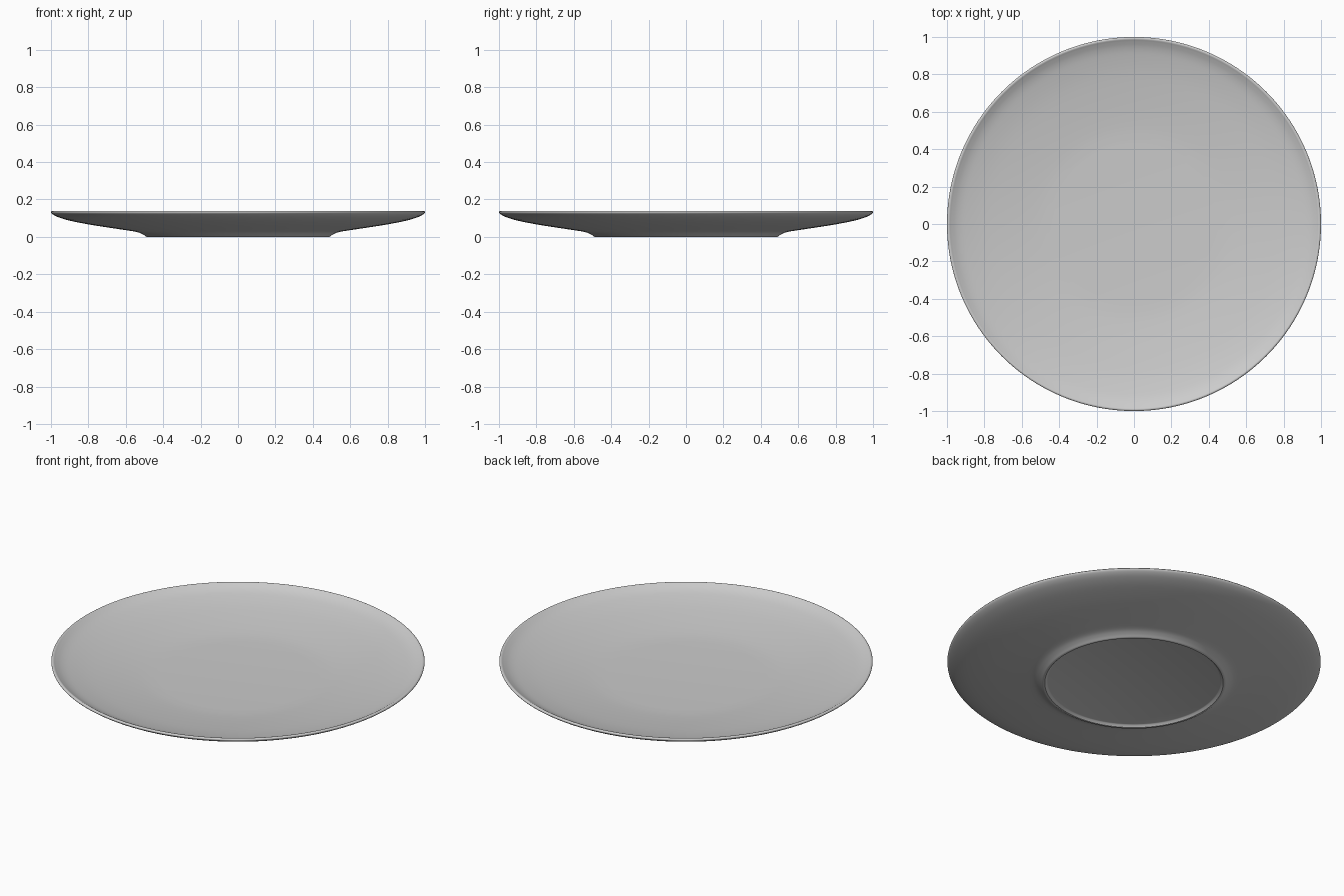
import bpy
import bmesh
import math
from mathutils import Vector

cube = bpy.data.objects.get("Cube")
if cube:
    bpy.data.objects.remove(cube, do_unlink=True)

# Glazed ceramic colour
grey = bpy.data.materials.new("pale_grey_ceramic")
grey.use_nodes = True
colour = (0.6, 0.6, 0.6, 1)
grey.diffuse_color = colour
grey.node_tree.nodes["Principled BSDF"].inputs["Base Color"].default_value = colour


def smooth_path(points, steps=4):
    """Catmull-Rom curve through (radius, height) points."""
    pts = [Vector(p) for p in points]
    pts = [2 * pts[0] - pts[1]] + pts + [2 * pts[-1] - pts[-2]]
    path = []
    for a, b, c, d in zip(pts, pts[1:], pts[2:], pts[3:]):
        for i in range(steps):
            t = i / steps
            path.append(0.5 * (2 * b + (c - a) * t + (2 * a - 5 * b + 4 * c - d) * t ** 2
                               + (3 * b - a - 3 * c + d) * t ** 3))
    return path + [pts[-2]]


# Recessed underside inside the foot ring
recess = [Vector(p) for p in ((0, 0.014), (0.462, 0.014), (0.468, 0.012), (0.478, 0.001))]

# Foot flare, outer wall, rounded rim and inner slope
wall = smooth_path([
    (0.488, 0), (0.51, 0.014), (0.54, 0.026), (0.6, 0.036), (0.7, 0.051),
    (0.8, 0.067), (0.9, 0.087), (0.96, 0.105), (0.99, 0.12), (1, 0.131),
    (0.996, 0.138), (0.988, 0.139), (0.975, 0.132), (0.945, 0.118), (0.9, 0.105),
    (0.8, 0.085), (0.65, 0.064), (0.52, 0.05), (0.43, 0.045)])

# Flat well in the middle of the top
well = [Vector((0, 0.045))]

# Lathe the profile around the vertical axis
bm = bmesh.new()
verts = [bm.verts.new((p.x, 0, p.y)) for p in recess + wall + well]
edges = [bm.edges.new(pair) for pair in zip(verts, verts[1:])]
bmesh.ops.spin(bm, geom=verts + edges, cent=(0, 0, 0), axis=(0, 0, 1),
               angle=math.tau, steps=128, use_merge=True)
bmesh.ops.remove_doubles(bm, verts=bm.verts, dist=0.00005)
bmesh.ops.recalc_face_normals(bm, faces=bm.faces)

mesh = bpy.data.meshes.new("saucer")
bm.to_mesh(mesh)
bm.free()
mesh.materials.append(grey)
saucer = bpy.data.objects.new("saucer", mesh)
bpy.context.collection.objects.link(saucer)

bpy.ops.object.select_all(action="DESELECT")
saucer.select_set(True)
bpy.context.view_layer.objects.active = saucer
bpy.ops.object.shade_smooth_by_angle(angle=math.radians(40))
